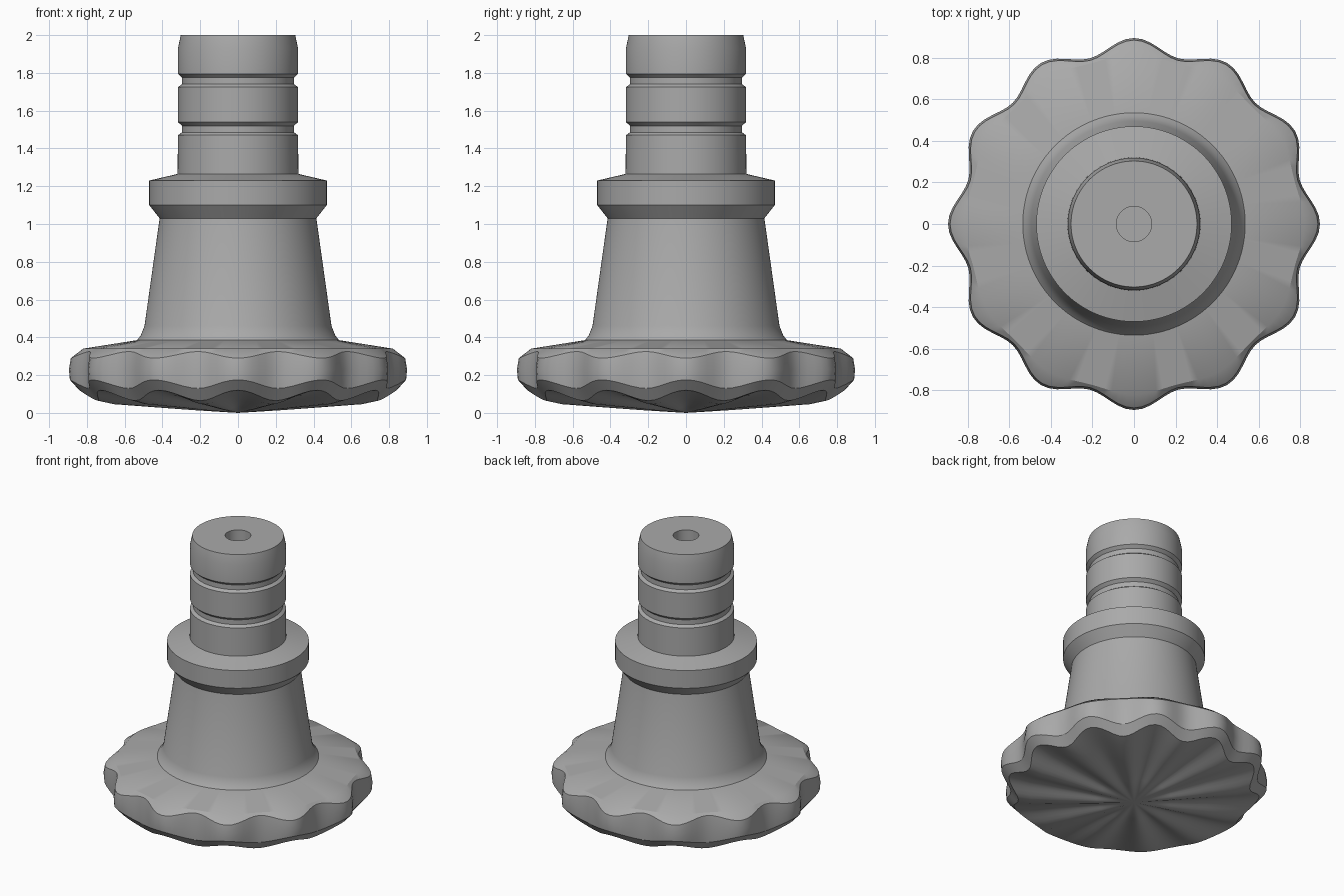
import bpy, bmesh, math

cube = bpy.data.objects.get("Cube")
if cube:
    bpy.data.objects.remove(cube, do_unlink=True)

SEGMENTS = 144
LOBES = 12

grey = bpy.data.materials.new("plain grey")
grey.use_nodes = True
colour = (0.4, 0.4, 0.4, 1)
grey.diffuse_color = colour
grey.node_tree.nodes["Principled BSDF"].inputs["Base Color"].default_value = colour


def lathe(name, profile):
    """Revolve (r, z) or (lobe r, lobe z, valley r, valley z) points, listed from bottom to top."""
    bm = bmesh.new()
    rings = []
    for point in profile:
        r1, z1 = point[:2]
        r2, z2 = point[-2:]
        if r1 == 0:
            rings.append([bm.verts.new((0, 0, z1))] * SEGMENTS)
            continue
        ring = []
        for i in range(SEGMENTS):
            a = math.tau * i / SEGMENTS
            t = (1 + math.cos(LOBES * a)) / 2
            r = r2 + (r1 - r2) * t
            z = z2 + (z1 - z2) * t
            ring.append(bm.verts.new((r * math.cos(a), r * math.sin(a), z)))
        rings.append(ring)
    for low, high in zip(rings, rings[1:]):
        for i in range(SEGMENTS):
            j = (i + 1) % SEGMENTS
            corners = dict.fromkeys((low[i], low[j], high[j], high[i]))
            bm.faces.new(list(corners))
    mesh = bpy.data.meshes.new(name)
    bm.to_mesh(mesh)
    bm.free()
    mesh.materials.append(grey)
    obj = bpy.data.objects.new(name, mesh)
    bpy.context.collection.objects.link(obj)
    bpy.ops.object.select_all(action="DESELECT")
    obj.select_set(True)
    bpy.context.view_layer.objects.active = obj
    bpy.ops.object.shade_smooth_by_angle(angle=math.radians(30))
    return obj


# Scalloped foot: rippled underside, wavy rim and sloping top
lathe("scalloped_foot", [
    (0, 0),
    (0.25, 0.035, 0.25, 0.015),
    (0.5, 0.07, 0.5, 0.033),
    (0.7, 0.095, 0.68, 0.046),
    (0.84, 0.12, 0.77, 0.065),
    (0.89, 0.175, 0.82, 0.13),
    (0.895, 0.23, 0.825, 0.23),
    (0.885, 0.29, 0.815, 0.325),
    (0.82, 0.34, 0.8, 0.34),
    (0.535, 0.385),
])

# Tapered body with a flared root
lathe("tapered_body", [(0.535, 0.385), (0.515, 0.41), (0.495, 0.46), (0.415, 1.03)])

# Collar
lathe("collar", [(0.415, 1.03), (0.47, 1.1), (0.47, 1.23), (0.32, 1.265)])

# Grooved stem with a bored top
stem = [(0.32, 1.265)]
for z in (1.47, 1.725):
    stem += [(0.318, z), (0.297, z + 0.015), (0.297, z + 0.05), (0.318, z + 0.07)]
stem += [(0.318, 1.93), (0.303, 2), (0.085, 2), (0.085, 1.8), (0, 1.8)]
lathe("grooved_stem", stem)
